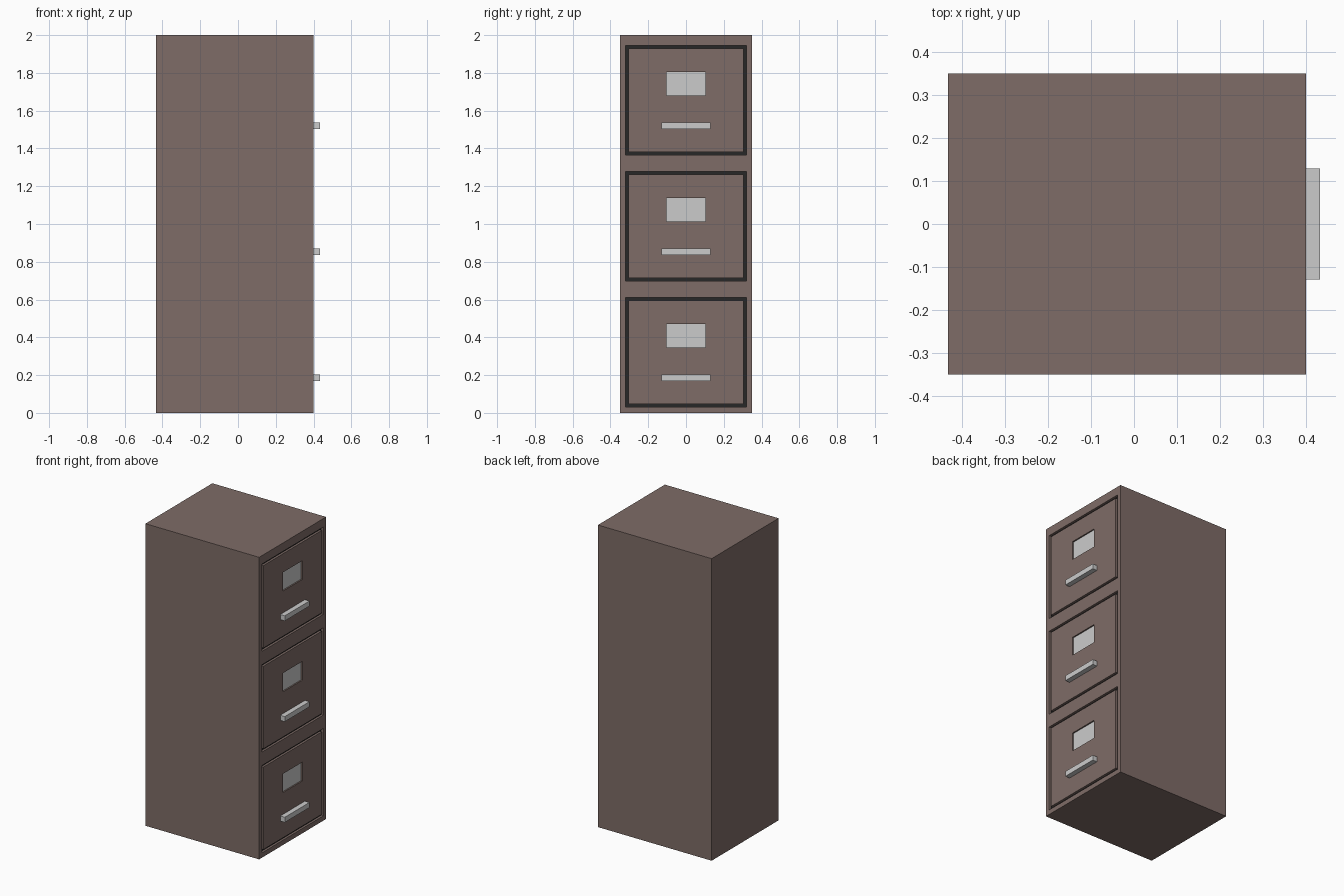
import bpy, bmesh
from mathutils import Vector

if "Cube" in bpy.data.objects:
    bpy.data.objects.remove(bpy.data.objects["Cube"])


def material(name, rgb):
    m = bpy.data.materials.new(name)
    m.diffuse_color = (*rgb, 1)
    m.use_nodes = True
    m.node_tree.nodes["Principled BSDF"].inputs["Base Color"].default_value = m.diffuse_color
    return m


def box(name, x, y, z, mat=None):
    """Axis-aligned box from (min, max) pairs."""
    bm = bmesh.new()
    bmesh.ops.create_cube(bm, size=1)
    for v in bm.verts:
        v.co = Vector(r[0] if c < 0 else r[1] for c, r in zip(v.co, (x, y, z)))
    mesh = bpy.data.meshes.new(name)
    bm.to_mesh(mesh)
    bm.free()
    ob = bpy.data.objects.new(name, mesh)
    bpy.context.collection.objects.link(ob)
    if mat:
        mesh.materials.append(mat)
    return ob


def cut(target, cutter):
    mod = target.modifiers.new("cut", 'BOOLEAN')
    mod.operation = 'DIFFERENCE'
    mod.solver = 'EXACT'
    mod.object = cutter
    cutter.hide_render = True
    cutter.hide_set(True)


brown = material("brown_paint", (0.21, 0.15, 0.135))
dark = material("dark_gap", (0.02, 0.02, 0.02))

FRONT = 0.40      # plane of the drawer fronts
RECESS = 0.385    # floor of the gap around each drawer
GAP = 0.016

# Cabinet carcass
body = box("cabinet_body", (-0.433, FRONT), (-0.35, 0.35), (0, 2), brown)

for i in range(3):
    z0 = 0.032 + i * 0.667
    z1 = z0 + 0.578

    # Shallow opening with a dark floor that shows as the gap
    cut(body, box(f"opening_cutter_{i}", (RECESS - 0.002, 0.45), (-0.321, 0.321), (z0, z1)))
    box(f"drawer_gap_{i}", (RECESS - 0.002, RECESS), (-0.321, 0.321), (z0, z1), dark)

    # Drawer front, flush with the carcass, with a label pocket
    y = 0.321 - GAP
    front = box(f"drawer_front_{i}", (RECESS, FRONT), (-y, y), (z0 + GAP, z1 - GAP), brown)
    lz = (z0 + 0.315, z0 + 0.439)
    cut(front, box(f"label_cutter_{i}", (0.389, 0.45), (-0.103, 0.103), lz))
    box(f"label_card_{i}", (0.389, 0.391), (-0.103, 0.103), lz)

    # Bar handle
    box(f"handle_{i}", (FRONT, 0.433), (-0.129, 0.129), (z0 + 0.137, z0 + 0.171))
